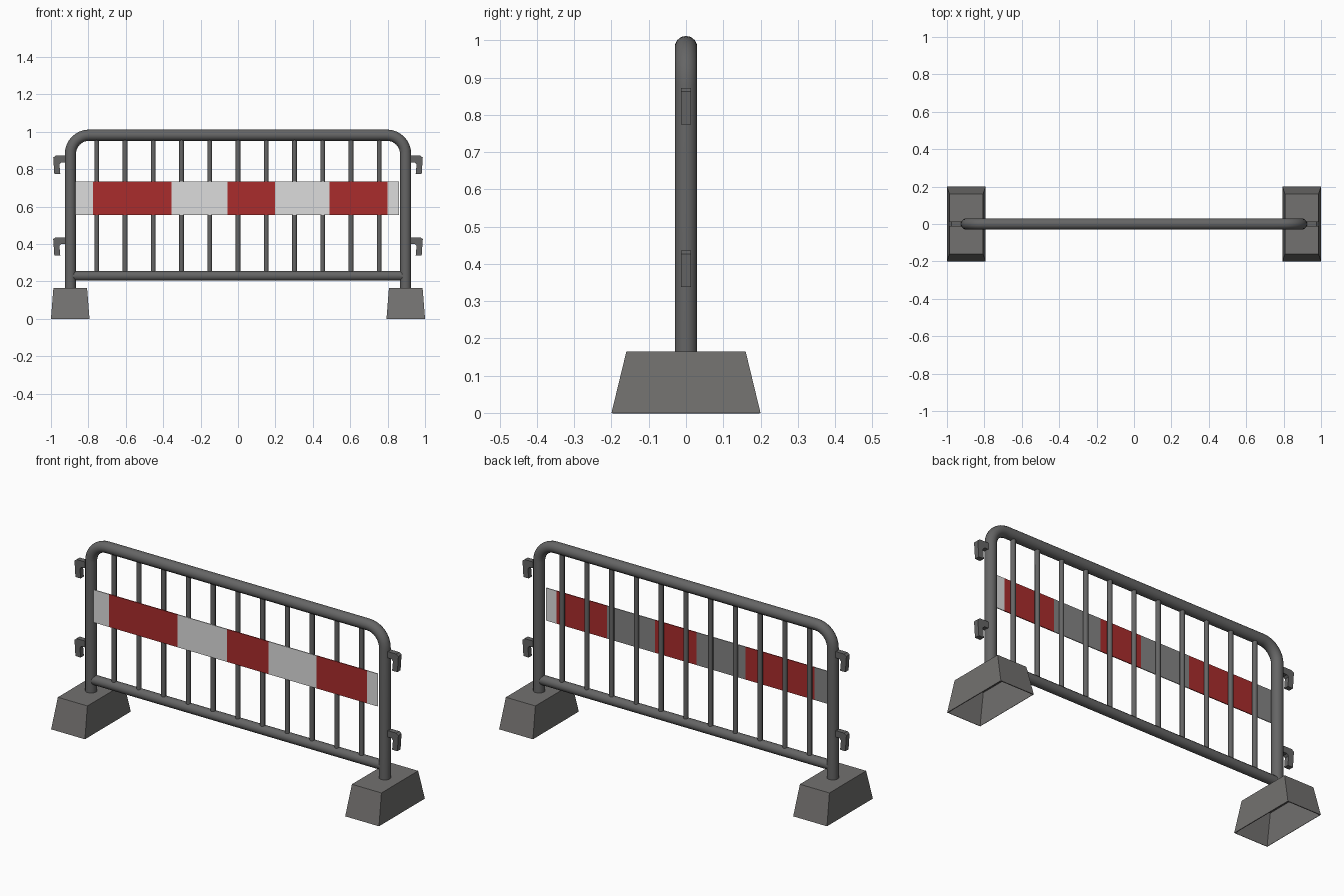
import bpy, bmesh, math

cube = bpy.data.objects.get("Cube")
if cube:
    bpy.data.objects.remove(cube, do_unlink=True)


def material(name, r, g, b):
    m = bpy.data.materials.new(name)
    m.use_nodes = True
    m.diffuse_color = (r, g, b, 1)
    bsdf = next(n for n in m.node_tree.nodes if n.type == "BSDF_PRINCIPLED")
    bsdf.inputs["Base Color"].default_value = (r, g, b, 1)
    bsdf.inputs["Roughness"].default_value = 0.7
    return m


STEEL = material("dark steel", 0.13, 0.13, 0.13)
BLOCK = material("grey block", 0.17, 0.165, 0.16)
RED = material("red stripe", 0.40, 0.025, 0.025)
WHITE = material("white stripe", 0.72, 0.72, 0.72)
BACK = material("grey board back", 0.23, 0.23, 0.23)


def mesh_object(name, bm, *mats):
    bmesh.ops.recalc_face_normals(bm, faces=bm.faces)
    me = bpy.data.meshes.new(name)
    bm.to_mesh(me)
    bm.free()
    for m in mats:
        me.materials.append(m)
    ob = bpy.data.objects.new(name, me)
    bpy.context.collection.objects.link(ob)
    return ob


def tube(name, points, radius, sides=12):
    """Round tube swept along a path in the XZ plane."""
    bm = bmesh.new()
    rings = []
    for i, (x, z) in enumerate(points):
        a, b = points[max(i - 1, 0)], points[min(i + 1, len(points) - 1)]
        length = math.hypot(b[0] - a[0], b[1] - a[1])
        nx, nz = -(b[1] - a[1]) / length, (b[0] - a[0]) / length
        ring = []
        for k in range(sides):
            t = math.tau * k / sides
            c, s = radius * math.cos(t), radius * math.sin(t)
            ring.append(bm.verts.new((x + nx * c, s, z + nz * c)))
        rings.append(ring)
    for r0, r1 in zip(rings, rings[1:]):
        for k in range(sides):
            n = (k + 1) % sides
            bm.faces.new((r0[k], r0[n], r1[n], r1[k]))
    bm.faces.new(rings[0])
    bm.faces.new(rings[-1])
    ob = mesh_object(name, bm, STEEL)
    for p in ob.data.polygons:
        p.use_smooth = len(p.vertices) == 4
    return ob


# Bent outer frame: two legs and the top rail in one tube
LEG, TOP, BEND = 0.896, 0.982, 0.10
arc = [(LEG - BEND + BEND * math.cos(t), TOP - BEND + BEND * math.sin(t))
       for t in (math.pi / 2 * i / 8 for i in range(9))]
half = [(LEG, 0.15)] + arc
tube("outer_frame", half + [(-x, z) for x, z in reversed(half)], 0.03, 14)

# Bottom rail and upright bars
tube("bottom_rail", [(-LEG, 0.23), (LEG, 0.23)], 0.026)
for i in range(11):
    x = (i - 5) * 0.151
    tube(f"upright_bar_{i + 1}", [(x, 0.23), (x, TOP)], 0.013, 8)


# Striped board, each stripe with its own front and back colour
edges = [-0.868, -0.775, -0.355, -0.055, 0.198, 0.49, 0.80, 0.862]
bm = bmesh.new()
for i, (x0, x1) in enumerate(zip(edges, edges[1:])):
    last = i == len(edges) - 2
    stripe = 0 if i % 2 else 1
    back = 0 if i % 2 else (1 if last else 2)
    for y, index in ((-0.018, stripe), (-0.013, back)):
        f = bm.faces.new([bm.verts.new((x, y, z)) for x, z in
                          ((x0, 0.555), (x1, 0.555), (x1, 0.735), (x0, 0.735))])
        if y > -0.015:
            f.normal_flip()
        f.material_index = index
    for z in (0.555, 0.735):
        f = bm.faces.new([bm.verts.new(p) for p in
                          ((x0, -0.018, z), (x1, -0.018, z),
                           (x1, -0.013, z), (x0, -0.013, z))])
        f.material_index = stripe
bmesh.ops.remove_doubles(bm, verts=bm.verts, dist=0.0005)
mesh_object("striped_board", bm, RED, WHITE, BACK)


# Hooks: bent flat bar reaching out and down
def hook(name, side, z):
    outline = [(0.90, z - 0.035), (0.945, z - 0.035), (0.955, z - 0.045),
               (0.95, z - 0.098), (0.982, z - 0.098), (0.988, z - 0.01),
               (0.975, z), (0.90, z)]
    bm = bmesh.new()
    f = bm.faces.new([bm.verts.new((side * x, -0.014, h)) for x, h in outline])
    out = bmesh.ops.extrude_face_region(bm, geom=[f])["geom"]
    bmesh.ops.translate(bm, vec=(0, 0.028, 0),
                        verts=[v for v in out if isinstance(v, bmesh.types.BMVert)])
    mesh_object(name, bm, STEEL)


# Tapered foot, hollow and open underneath
def foot(name, side):
    bm = bmesh.new()
    bmesh.ops.create_cube(bm, size=1)
    for v in bm.verts:
        top = v.co.z > 0
        sx, sy = (0.09, 0.16) if top else (0.103, 0.2)
        v.co = (side * 0.897 + math.copysign(sx, v.co.x),
                math.copysign(sy, v.co.y), 0.165 if top else 0)
    bmesh.ops.recalc_face_normals(bm, faces=bm.faces)
    bmesh.ops.delete(bm, geom=[f for f in bm.faces if f.normal.z < -0.9],
                     context="FACES_ONLY")
    ob = mesh_object(name, bm, BLOCK)
    shell = ob.modifiers.new("wall", "SOLIDIFY")
    shell.thickness = 0.005
    shell.offset = -1


for label, side in (("left", 1), ("right", -1)):
    hook(f"{label}_upper_hook", side, 0.872)
    hook(f"{label}_lower_hook", side, 0.436)
    foot(f"{label}_foot", side)
